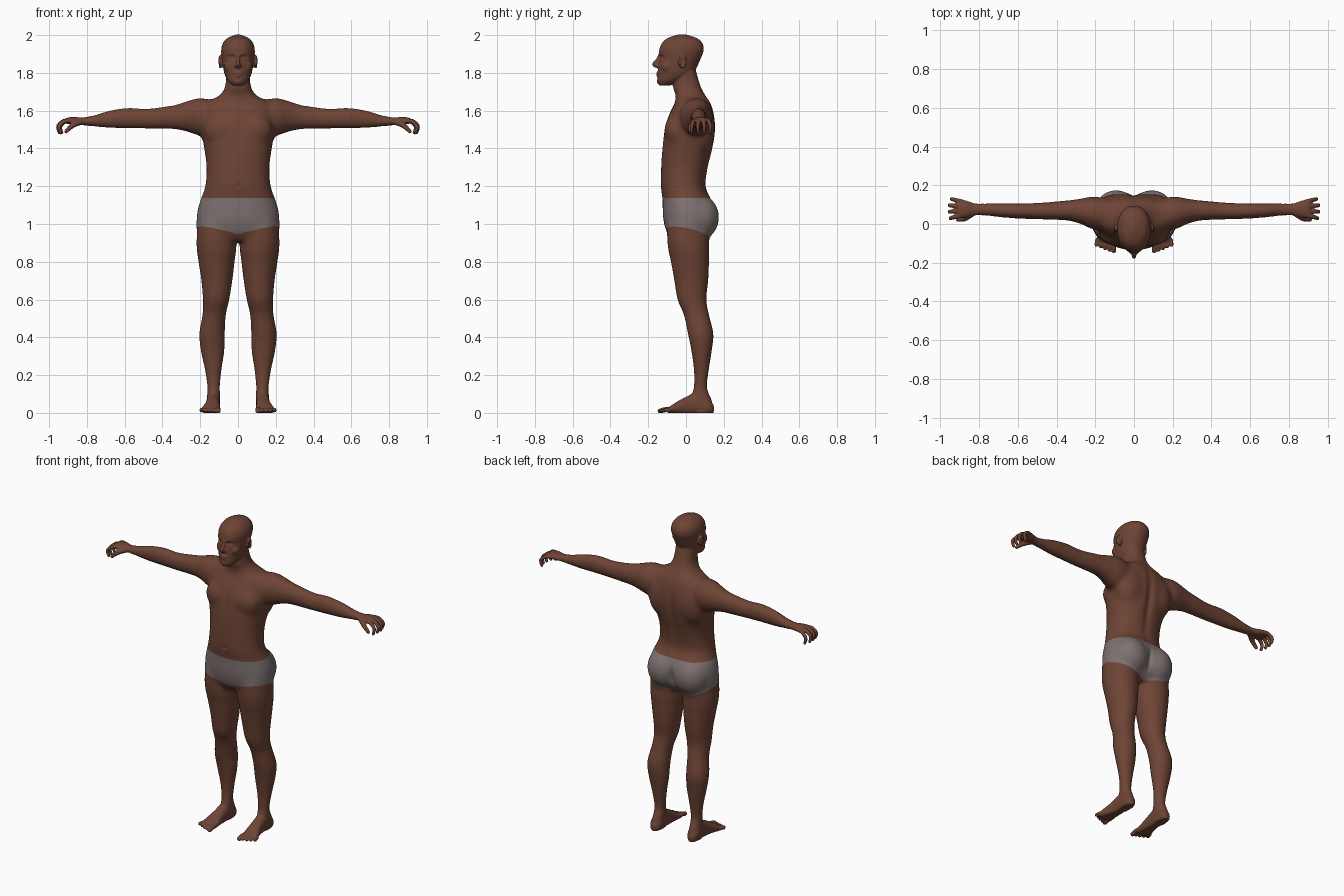
import bpy
import bmesh
import math
from mathutils import Matrix, Vector

default_cube = bpy.data.objects.get("Cube")
if default_cube:
    bpy.data.objects.remove(default_cube, do_unlink=True)


def make_material(name, colour):
    material = bpy.data.materials.new(name)
    material.use_nodes = True
    material.diffuse_color = (*colour, 1)
    shader = material.node_tree.nodes["Principled BSDF"]
    shader.inputs["Base Color"].default_value = (*colour, 1)
    shader.inputs["Roughness"].default_value = 0.7
    return material


skin = make_material("brown skin", (0.155, 0.058, 0.036))
cloth = make_material("grey cloth", (0.21, 0.167, 0.165))


def curve_through(rows, steps):
    """Catmull-Rom interpolation of rows of numbers."""
    rows = [Vector(row) for row in rows]
    padded = [rows[0]] + rows + [rows[-1]]
    result = []
    for a, b, c, d in zip(padded, padded[1:], padded[2:], padded[3:]):
        for i in range(steps):
            t = i / steps
            result.append(b + (c - a) * (t / 2)
                          + (a * 2 - b * 5 + c * 4 - d) * (t * t / 2)
                          + (b * 3 - a - c * 3 + d) * (t ** 3 / 2))
    return result + [rows[-1]]


def loft(bm, rows, axis, power=2.2, sides=32):
    """Closed skin over rings; each row is (position, u min, u max, v min, v max)."""
    rings = []
    for position, u0, u1, v0, v1 in curve_through(rows, 5):
        ring = []
        for k in range(sides):
            angle = math.tau * k / sides
            c, s = math.cos(angle), math.sin(angle)
            u = (u0 + u1) / 2 + (u1 - u0) / 2 * math.copysign(abs(c) ** (2 / power), c)
            v = (v0 + v1) / 2 + (v1 - v0) / 2 * math.copysign(abs(s) ** (2 / power), s)
            point = {"x": (position, u, v), "y": (u, position, v), "z": (u, v, position)}[axis]
            ring.append(bm.verts.new(point))
        rings.append(ring)
    for low, high in zip(rings, rings[1:]):
        for k in range(sides):
            n = (k + 1) % sides
            bm.faces.new((low[k], low[n], high[n], high[k]))
    bm.faces.new(rings[0][::-1])
    bm.faces.new(rings[-1])


def blob(bm, centre, radii, detail=3):
    matrix = Matrix.LocRotScale(Vector(centre), None, Vector(radii))
    bmesh.ops.create_icosphere(bm, subdivisions=detail, radius=1, matrix=matrix)


def chain(bm, points, steps=7):
    """Rounded tube made from overlapping balls; each point is (x, y, z, radius)."""
    for x, y, z, radius in curve_through(points, steps):
        blob(bm, (x, y, z), (radius,) * 3, 2)


def add_leg(bm):
    loft(bm, [(1.02, .03, .21, -.10, .12), (.9, .008, .221, -.10, .124),
              (.8, .018, .209, -.08, .122), (.7, .03, .194, -.062, .118),
              (.6, .046, .186, -.045, .108), (.52, .064, .188, -.012, .122),
              (.42, .07, .205, .01, .145), (.33, .072, .197, .028, .137),
              (.22, .088, .174, .042, .12), (.13, .096, .162, .04, .112),
              (.06, .095, .166, .02, .138), (.0, .1, .162, .03, .138)], "z", 2)


def add_foot(bm):
    loft(bm, [(.147, .115, .148, .0, .04), (.12, .097, .166, -.01, .075),
              (.06, .096, .167, -.01, .108), (.0, .096, .172, -.01, .085),
              (-.05, .094, .186, -.008, .058), (-.08, .092, .196, -.006, .038),
              (-.098, .096, .195, .0, .026)], "y")
    # Toes shrink towards the outside
    for i in range(5):
        x, radius = .105 + .0225 * i, (.0145 if i == 0 else .0095)
        tip = -.137 + .0022 * i * i
        chain(bm, [(x, -.085, .016, radius), (x, -.11, .017, radius), (x, tip, .01, radius)], 4)


def add_arm(bm):
    loft(bm, [(.1, -.02, .12, 1.50, 1.65), (.2, -.032, .143, 1.468, 1.668),
              (.27, -.003, .133, 1.488, 1.652), (.35, .018, .122, 1.502, 1.628),
              (.48, .024, .11, 1.505, 1.61), (.58, .027, .107, 1.507, 1.615),
              (.68, .034, .107, 1.509, 1.60), (.76, .043, .106, 1.516, 1.576),
              (.82, .045, .106, 1.523, 1.564), (.87, .034, .122, 1.526, 1.567),
              (.91, .032, .129, 1.531, 1.562)], "x", 2)


def add_hand(bm):
    # Four curled fingers, then the thumb
    for i in range(4):
        base, tip = .044 + .024 * i, .03 + .033 * i
        reach = (-.006, .0, .0, -.012)[i]
        middle = (base + tip) / 2
        chain(bm, [(.89, base, 1.547, .0125), (.928 + reach, middle, 1.542, .012),
                   (.953 + reach, tip, 1.516, .011), (.945 + reach, tip, 1.483, .0095)])
    chain(bm, [(.835, .055, 1.54, .017), (.875, .028, 1.522, .015), (.91, .022, 1.49, .011)])


def add_ear(bm):
    blob(bm, (.088, -.022, 1.856), (.01, .016, .028))
    rim = []
    for i in range(8):
        angle = math.radians(200 - 40 * i)
        rim.append((.094 + .005 * math.sin(angle / 2) ** 2, -.02 + .017 * math.cos(angle),
                    1.858 + .029 * math.sin(angle), .0065))
    chain(bm, rim, 4)


# Paired parts are built on one side, then mirrored
bm = bmesh.new()
for build in (add_leg, add_foot, add_arm, add_hand, add_ear):
    build(bm)
blob(bm, (.092, .066, 1.035), (.115, .111, .125))     # buttock
blob(bm, (.085, -.048, 1.495), (.10, .068, .09))      # chest muscle
blob(bm, (.10, .075, 1.50), (.10, .08, .14))          # shoulder blade
chain(bm, [(.012, -.135, 1.899, .011), (.035, -.125, 1.903, .011), (.058, -.104, 1.897, .01)])  # brow
blob(bm, (.042, -.096, 1.835), (.034, .036, .036))    # cheek
blob(bm, (.033, -.117, 1.879), (.0125, .0125, .0115))  # closed eye
chain(bm, [(.0, -.156, 1.842, .011), (.011, -.149, 1.838, .01)])  # nostril
copied = bmesh.ops.duplicate(bm, geom=bm.verts[:] + bm.edges[:] + bm.faces[:])["geom"]
bmesh.ops.scale(bm, vec=(-1, 1, 1), verts=[g for g in copied if isinstance(g, bmesh.types.BMVert)])
bmesh.ops.reverse_faces(bm, faces=[g for g in copied if isinstance(g, bmesh.types.BMFace)])

# Trunk and neck: height, half width, front, back
trunk = [(.91, .13, -.075, .09), (.96, .214, -.104, .13), (1.02, .22, -.12, .152),
         (1.08, .214, -.124, .155), (1.14, .195, -.125, .13), (1.2, .174, -.134, .105),
         (1.3, .167, -.132, .118), (1.4, .18, -.126, .143), (1.5, .195, -.114, .157),
         (1.58, .195, -.09, .15), (1.64, .175, -.06, .132), (1.68, .10, -.055, .105),
         (1.73, .068, -.068, .077), (1.82, .06, -.06, .05)]
loft(bm, [(z, -w, w, front, back) for z, w, front, back in trunk], "z", 2.25)

# Head: height, half width, front, back
head = [(1.732, .026, -.14, -.09), (1.755, .052, -.152, -.03), (1.79, .07, -.15, .035),
        (1.83, .079, -.147, .058), (1.88, .086, -.141, .08), (1.92, .089, -.142, .094),
        (1.955, .081, -.129, .088), (1.983, .058, -.1, .06), (2.003, .012, -.045, .0)]
loft(bm, [(z, -w, w, front, back) for z, w, front, back in head], "z", 2.1)
chain(bm, [(0, -.138, 1.897, .009), (0, -.152, 1.868, .01), (0, -.168, 1.845, .012), (0, -.15, 1.832, .008)])
blob(bm, (0, -.147, 1.799), (.026, .0115, .007))      # upper lip
blob(bm, (0, -.145, 1.785), (.022, .0115, .007))      # lower lip
blob(bm, (0, -.141, 1.754), (.024, .014, .016))       # chin

# Fuse everything into one skin
mesh = bpy.data.meshes.new("body")
bm.to_mesh(mesh)
bm.free()
body = bpy.data.objects.new("body", mesh)
bpy.context.collection.objects.link(body)
remesh = body.modifiers.new("fuse", "REMESH")
remesh.mode = "VOXEL"
remesh.voxel_size = 0.005
graph = bpy.context.evaluated_depsgraph_get()
fused = bpy.data.meshes.new_from_object(body.evaluated_get(graph))
body.modifiers.clear()
body.data = fused
bpy.data.meshes.remove(mesh)
fused.name = "body"

bm = bmesh.new()
bm.from_mesh(fused)


def relax(verts, rounds):
    for _ in range(rounds):
        bmesh.ops.smooth_vert(bm, verts=verts, factor=0.5,
                              use_axis_x=True, use_axis_y=True, use_axis_z=True)


# Trunk is softened most, then limbs, then face, fingers and toes
relax([v for v in bm.verts if .86 < v.co.z < 1.69 and abs(v.co.x) < .36], 50)
relax([v for v in bm.verts if .12 < v.co.z < 1.71 and abs(v.co.x) < .78], 15)
relax(bm.verts[:], 2)

# Soft hollows: centre, spread, push along y
hollows = [((0, .15, 1.4), (.024, .09, .2), -.014),       # spine
           ((0, .17, 1.02), (.016, .06, .06), -.016),     # seat cleft
           ((0, -.12, 1.47), (.016, .05, .07), .005),     # breastbone
           ((0, -.135, 1.205), (.009, .05, .009), .006),  # navel
           ((.033, -.13, 1.884), (.02, .04, .011), .007)]  # eye socket
for v in bm.verts:
    place = Vector((abs(v.co.x), v.co.y, v.co.z))
    for centre, spread, push in hollows:
        distance = sum(((p - c) / s) ** 2 for p, c, s in zip(place, centre, spread))
        if distance < 8:
            v.co.y += push * math.exp(-distance)
    v.co.z = max(v.co.z, 0)

# Briefs: cut at the waist and along a slanted line on each leg
waist = 1.137
hem, slope_x, slope_y = .925, .25, -.22
cuts = [((0, 0, waist), (0, 0, 1))]
cuts += [((0, 0, hem), (-side * slope_x, -slope_y, 1)) for side in (1, -1)]
for point, normal in cuts:
    bmesh.ops.bisect_plane(bm, geom=bm.verts[:] + bm.edges[:] + bm.faces[:],
                           dist=1e-5, plane_co=point, plane_no=normal)
bmesh.ops.recalc_face_normals(bm, faces=bm.faces[:])
fused.materials.append(skin)
fused.materials.append(cloth)
for face in bm.faces:
    x, y, z = face.calc_center_median()
    face.material_index = int(hem + slope_x * abs(x) + slope_y * y < z < waist)
    face.smooth = True
bm.to_mesh(fused)
bm.free()
